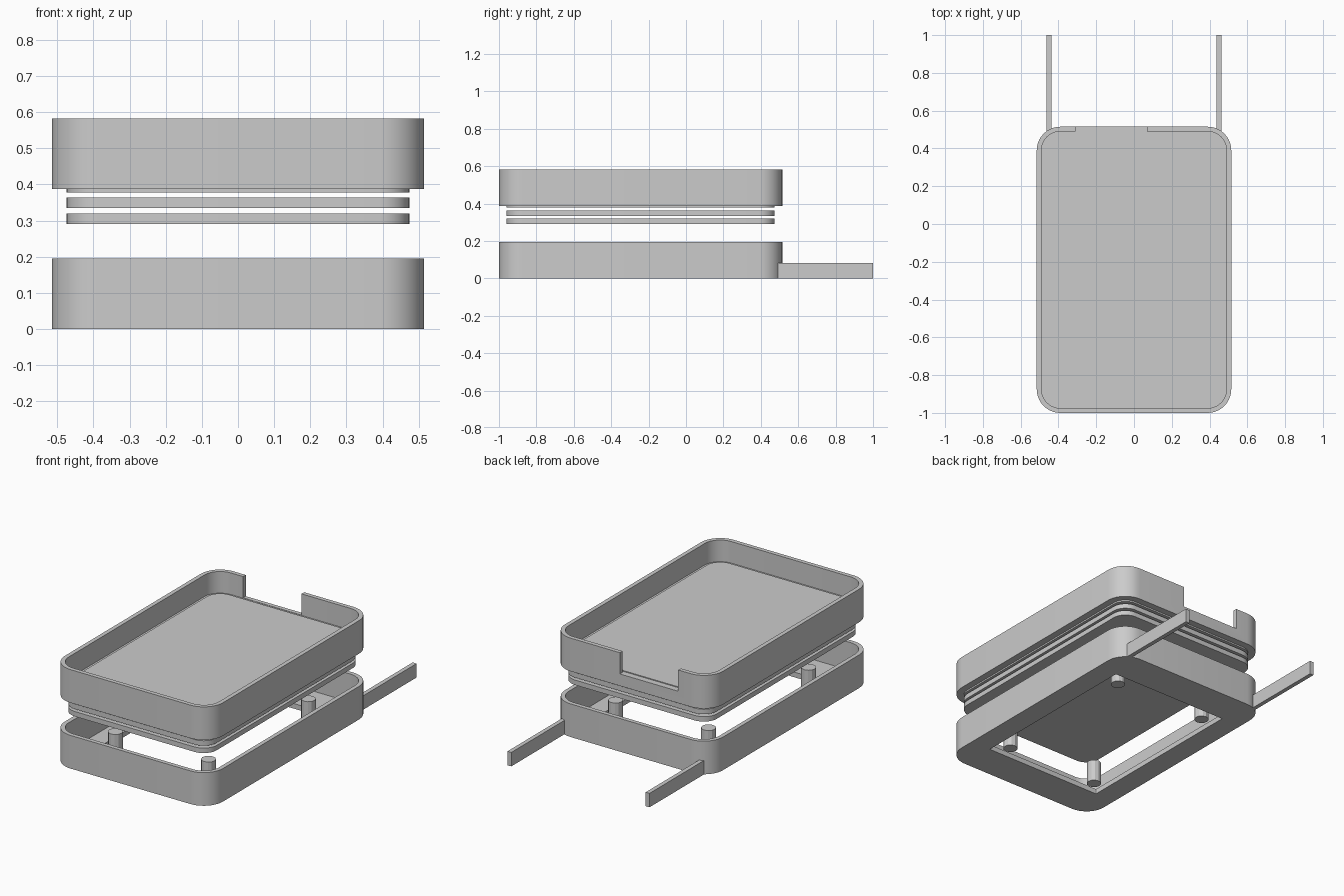
import bpy
import bmesh
import math

if "Cube" in bpy.data.objects:
    bpy.data.objects.remove(bpy.data.objects["Cube"], do_unlink=True)

grey = bpy.data.materials.new("plain grey")
grey.use_nodes = True
grey.diffuse_color = (0.6, 0.6, 0.6, 1)
grey.node_tree.nodes["Principled BSDF"].inputs["Base Color"].default_value = (0.6, 0.6, 0.6, 1)

CY = -0.2425             # centre of the case along y
HX, HY = 0.515, 0.7575   # half size of the case
RADIUS = 0.125
WALL = 0.025


def outline(hx, hy, r, steps=10):
    """Rounded rectangle as a list of xy points."""
    points = []
    for k, (sx, sy) in enumerate([(1, 1), (-1, 1), (-1, -1), (1, -1)]):
        for i in range(steps + 1):
            a = math.pi / 2 * (k + i / steps)
            points.append((sx * (hx - r) + r * math.cos(a),
                           CY + sy * (hy - r) + r * math.sin(a)))
    return points


def finish(name, bm, smooth=True):
    bmesh.ops.recalc_face_normals(bm, faces=bm.faces[:])
    mesh = bpy.data.meshes.new(name)
    bm.to_mesh(mesh)
    bm.free()
    mesh.materials.append(grey)
    obj = bpy.data.objects.new(name, mesh)
    bpy.context.collection.objects.link(obj)
    bpy.ops.object.select_all(action='DESELECT')
    obj.select_set(True)
    bpy.context.view_layer.objects.active = obj
    if smooth:
        bpy.ops.object.shade_smooth_by_angle(angle=math.radians(30))
    return obj


def skin(name, sections, closed_ring=False):
    """Join rounded outlines (hx, hy, radius, z) into a solid."""
    bm = bmesh.new()
    loops = [[bm.verts.new((x, y, z)) for x, y in outline(hx, hy, r)]
             for hx, hy, r, z in sections]
    pairs = list(zip(loops, loops[1:]))
    if closed_ring:
        pairs.append((loops[-1], loops[0]))
    else:
        bm.faces.new(loops[0])
        bm.faces.new(loops[-1])
    n = len(loops[0])
    for a, b in pairs:
        for i in range(n):
            j = (i + 1) % n
            bm.faces.new((a[i], a[j], b[j], b[i]))
    return finish(name, bm)


def box(name, x0, x1, y0, y1, z0, z1):
    bm = bmesh.new()
    bmesh.ops.create_cube(bm, size=1)
    for v in bm.verts:
        v.co = ((x0 + x1) / 2 + v.co.x * (x1 - x0),
                (y0 + y1) / 2 + v.co.y * (y1 - y0),
                (z0 + z1) / 2 + v.co.z * (z1 - z0))
    return finish(name, bm, smooth=False)


outer = (HX, HY, RADIUS)
inner = (HX - WALL, HY - WALL, RADIUS - WALL)
plate = (0.474, 0.717, 0.085)
opening = (0.385, 0.545, 0.004)

# Lower frame: wall with an inward floor flange around a rectangular opening
skin("lower_frame", [outer + (0,), outer + (0.195,), inner + (0.195,),
                     inner + (0.03,), opening + (0.03,), opening + (0,)],
     closed_ring=True)

# Upper tray with a notch in the back wall
tray = skin("upper_tray", [outer + (0.387,), outer + (0.582,),
                           inner + (0.582,), inner + (0.455,)])
cutter = box("notch_cutter", -0.31, 0.07, 0.45, 0.6, 0.457, 0.7)
cutter.hide_render = True
cut = tray.modifiers.new("notch", 'BOOLEAN')
cut.operation = 'DIFFERENCE'
cut.solver = 'EXACT'
cut.object = cutter
bpy.ops.object.select_all(action='DESELECT')
tray.select_set(True)
bpy.context.view_layer.objects.active = tray
bpy.ops.object.modifier_move_to_index(modifier="notch", index=0)
bpy.ops.object.modifier_apply(modifier="notch")
bpy.data.objects.remove(cutter, do_unlink=True)

# Panel lying in the tray, and the stack of plates beneath it
skin("tray_panel", [plate + (0.44,), plate + (0.46,)])
for i in range(3):
    z = 0.291 + 0.0435 * i
    skin(f"stack_plate_{i + 1}", [plate + (z,), plate + (z + 0.029,)])

# Support pegs and rear arms, mirrored left and right
for side, sx in (("left", 1), ("right", -1)):
    for end, sy in (("back", 1), ("front", -1)):
        bm = bmesh.new()
        bmesh.ops.create_cone(bm, cap_ends=True, segments=12, radius1=0.04,
                              radius2=0.04, depth=0.13)
        bmesh.ops.translate(bm, verts=bm.verts[:],
                            vec=(sx * 0.303, CY + sy * 0.465, 0.065))
        finish(f"{end}_{side}_peg", bm, smooth=False)
    x = sx * 0.45
    box(f"{side}_arm", x - 0.0125, x + 0.0125, 0.485, 1.0, 0, 0.082)
